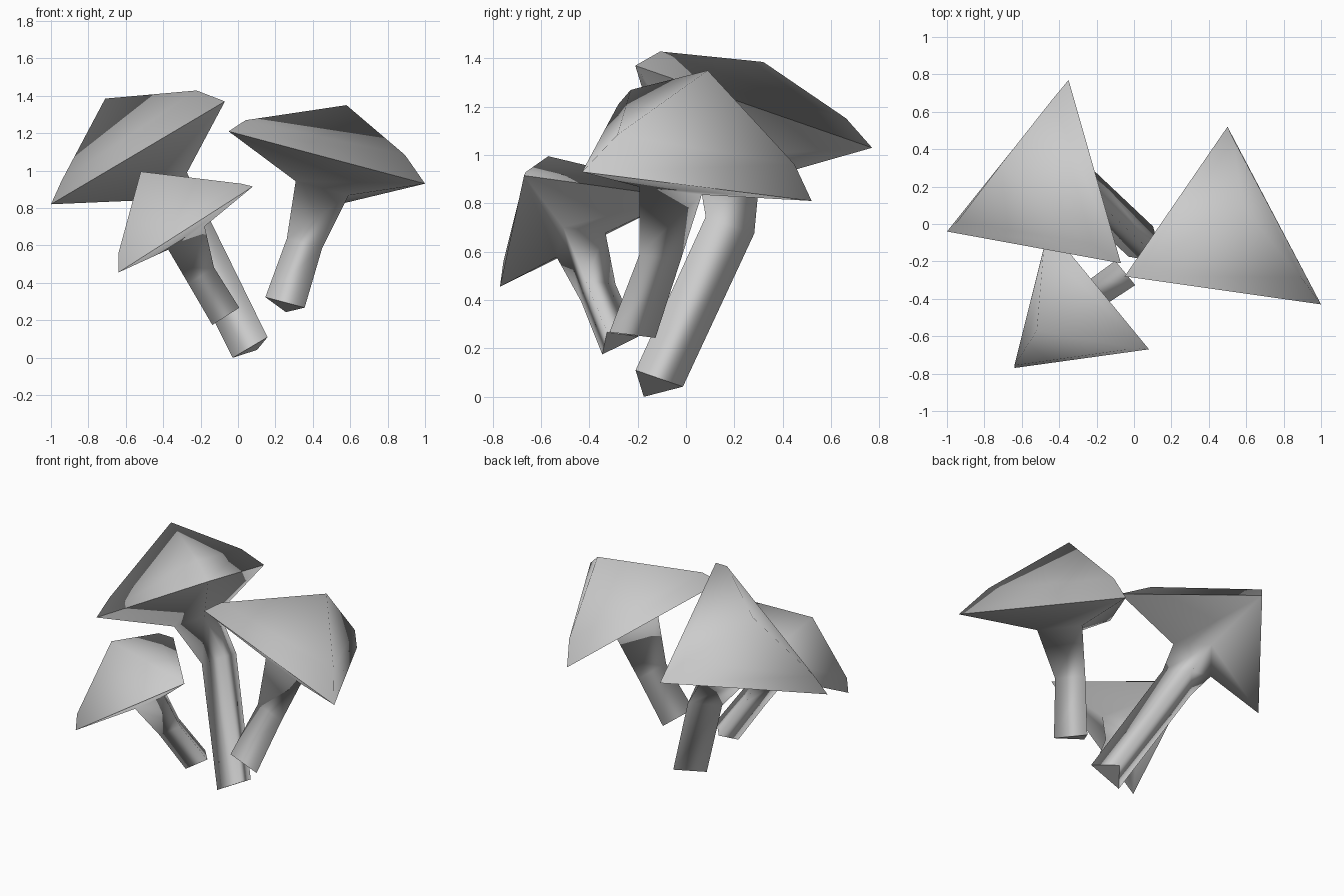
import bpy, bmesh
from mathutils import Vector as V

if "Cube" in bpy.data.objects:
    bpy.data.objects.remove(bpy.data.objects["Cube"])


def mushroom(name, rim, apex, base, mid_shift, mid_h, mid_k, top_h, shoulder):
    """Three-sided loft: stem base, stem bend, stem top, rim, shoulder, apex."""
    rim = [V(p) for p in rim]
    c = sum(rim, V()) / 3
    arms = [p - c for p in rim]
    n = (rim[1] - rim[0]).cross(rim[2] - rim[0]).normalized()
    s = arms[0].length / 0.62
    base, mid_shift = V(base), V(mid_shift)

    def ring(center, k):
        return [center + a * k for a in arms]

    rings = [
        ring(base, 0.2),                                   # stem base
        ring(c + n * mid_h * s + mid_shift, mid_k),        # stem bend
        ring(c + n * top_h * s, 0.27),                     # stem top
        rim,                                               # cap rim
        [c + a * k + n * h for a, (k, h) in zip(arms, shoulder)],
    ]
    bm = bmesh.new()
    loops = [[bm.verts.new(p) for p in r] for r in rings]
    bm.faces.new(loops[0][::-1])
    for lo, hi in zip(loops, loops[1:]):
        for i in range(3):
            j = (i + 1) % 3
            bm.faces.new((lo[i], lo[j], hi[j], hi[i]))
    tip = bm.verts.new(V(apex))
    for i in range(3):
        bm.faces.new((loops[-1][i], loops[-1][(i + 1) % 3], tip))
    bmesh.ops.recalc_face_normals(bm, faces=bm.faces[:])
    # smooth everywhere, crisp only at the cap rim and the stem foot
    for f in bm.faces:
        f.smooth = True
    for loop in (loops[0], loops[3]):
        for i in range(3):
            bm.edges.get((loop[i], loop[(i + 1) % 3])).smooth = False
    me = bpy.data.meshes.new(name)
    bm.to_mesh(me)
    bm.free()
    bpy.context.collection.objects.link(bpy.data.objects.new(name, me))


# tall mushroom leaning back left
mushroom("tall_mushroom",
         [(-1, -0.04, 0.82), (-0.07, -0.21, 1.37), (-0.35, 0.77, 1.03)],
         (-0.71, 0.32, 1.385), (0.077, -0.132, 0.05), (0.02, 0.06, 0), -0.45, 0.205, -0.19,
         [(0.81, 0.09), (0.79, 0.14), (0.785, 0.13)])

# middle mushroom leaning right
mushroom("right_mushroom",
         [(-0.05, -0.28, 1.21), (1.0, -0.43, 0.93), (0.5, 0.52, 0.81)],
         (0.58, 0.09, 1.35), (0.253, -0.243, 0.278), (-0.01, 0.045, -0.01), -0.41, 0.18, -0.11,
         [(0.88, 0.094), (0.71, 0.15), (0.82, 0.13)])

# small mushroom leaning front left
mushroom("small_mushroom",
         [(-0.64, -0.77, 0.455), (0.08, -0.67, 0.915), (-0.455, -0.02, 0.825)],
         (-0.52, -0.57, 0.995), (-0.077, -0.29, 0.23), (-0.03, 0.012, -0.013), -0.41, 0.19, -0.12,
         [(0.87, 0.08), (0.9, 0.04), (0.82, 0.10)])
